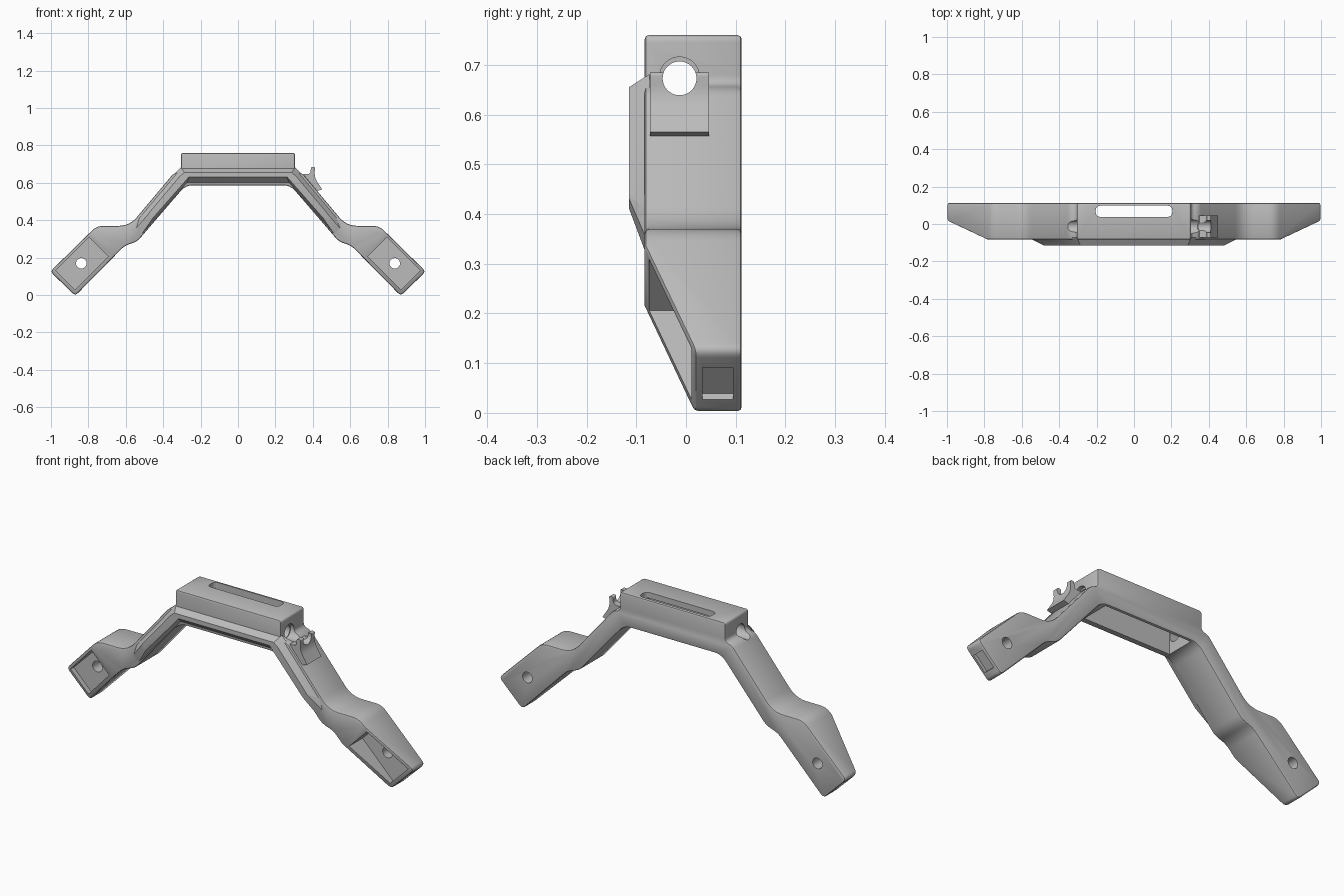
import bpy, bmesh, math
from mathutils import Vector, Matrix

if "Cube" in bpy.data.objects:
    bpy.data.objects.remove(bpy.data.objects["Cube"])

grey = bpy.data.materials.new("plain grey")
grey.use_nodes = True
colour = (0.5, 0.5, 0.5, 1)
grey.diffuse_color = colour
grey.node_tree.nodes["Principled BSDF"].inputs["Base Color"].default_value = colour

FRONT, BACK = -0.083, 0.112


def finish(name, bm):
    bmesh.ops.recalc_face_normals(bm, faces=bm.faces)
    mesh = bpy.data.meshes.new(name)
    bm.to_mesh(mesh)
    bm.free()
    mesh.materials.append(grey)
    ob = bpy.data.objects.new(name, mesh)
    bpy.context.collection.objects.link(ob)
    return ob


def rounded(corners, steps=6):
    """Round each (a, b, reach) corner with a small curve."""
    out = []
    for i, (a, b, reach) in enumerate(corners):
        c = Vector((a, b))
        if reach == 0:
            out.append(c)
            continue
        p = c + (Vector(corners[i - 1][:2]) - c).normalized() * reach
        q = c + (Vector(corners[(i + 1) % len(corners)][:2]) - c).normalized() * reach
        for k in range(steps + 1):
            t = k / steps
            out.append(p * (1 - t) ** 2 + c * 2 * t * (1 - t) + q * t * t)
    return out


def mirrored(half):
    return half + [(-p[0],) + tuple(p[1:]) for p in reversed(half)]


def loft(loop_a, loop_b):
    bm = bmesh.new()
    a = [bm.verts.new(p) for p in loop_a]
    b = [bm.verts.new(p) for p in loop_b]
    bm.faces.new(a)
    bm.faces.new(b)
    for i in range(len(a)):
        bm.faces.new((a[i - 1], a[i], b[i], b[i - 1]))
    return bm


def prism_y(points, y0, y1):
    return loft([(p[0], y0, p[1]) for p in points], [(p[0], y1, p[1]) for p in points])


def box(name, lo, hi, turn=0):
    """Box between two corners, turned about the y axis through the origin."""
    bm = bmesh.new()
    lo, hi = Vector(lo), Vector(hi)
    bmesh.ops.create_cube(bm, size=1)
    bmesh.ops.scale(bm, vec=hi - lo, verts=bm.verts)
    bmesh.ops.translate(bm, vec=(lo + hi) / 2, verts=bm.verts)
    bmesh.ops.rotate(bm, matrix=Matrix.Rotation(turn, 3, 'Y'), verts=bm.verts)
    return finish(name, bm)


def rod(name, centre, radius, length, axis):
    bm = bmesh.new()
    bmesh.ops.create_cone(bm, cap_ends=True, segments=40, radius1=radius,
                          radius2=radius, depth=length)
    bmesh.ops.rotate(bm, matrix=Matrix.Rotation(math.pi / 2, 3, axis), verts=bm.verts)
    bmesh.ops.translate(bm, vec=centre, verts=bm.verts)
    return finish(name, bm)


def apply(ob, kind, **settings):
    mod = ob.modifiers.new(kind, kind)
    for key, value in settings.items():
        setattr(mod, key, value)
    bpy.context.view_layer.objects.active = ob
    bpy.ops.object.modifier_apply(modifier=mod.name)


def soften(ob, width):
    apply(ob, 'BEVEL', width=width, segments=2, limit_method='ANGLE',
          angle_limit=math.radians(40), use_clamp_overlap=False)


def cut(ob, cutters):
    for c in cutters:
        c.hide_render = True
        apply(ob, 'BOOLEAN', operation='DIFFERENCE', solver='EXACT', object=c)


# Arched body outline
half = [(0.305, 0.76, 0.015), (0.305, 0.662, 0.018), (0.345, 0.65, 0.018),
        (0.58, 0.37, 0.06), (0.755, 0.37, 0.035), (1.004, 0.126, 0.022),
        (0.87, -0.004, 0.022), (0.605, 0.265, 0.03), (0.54, 0.285, 0.03),
        (0.28, 0.587, 0.04)]
bm = prism_y(rounded(mirrored(half)), FRONT, BACK)

# Slanted front on both feet
for side in (1, -1):
    cut_geom = bmesh.ops.bisect_plane(
        bm, geom=bm.verts[:] + bm.edges[:] + bm.faces[:], dist=1e-5,
        plane_co=(0.79 * side, FRONT, 0.34),
        plane_no=(0.337 * side / math.sqrt(2), -1, -0.337 / math.sqrt(2)),
        clear_outer=True)["geom_cut"]
    rim = [e for e in cut_geom if isinstance(e, bmesh.types.BMEdge) and e.is_boundary]
    bmesh.ops.edgenet_fill(bm, edges=rim)
body = finish("arched_body", bm)
soften(body, 0.008)

# Foot pockets, end recesses and bolt holes
cutters = []
for side, word in ((1, "left"), (-1, "right")):
    def foot_box(name, u0, u1, y0, y1, v0, v1):
        us = sorted((u0 * side, u1 * side))
        return box(word + name, (us[0], y0, v0), (us[1], y1, v1), side * math.pi / 4)
    cutters += [
        foot_box("_pocket_cutter", 0.345, 0.597, -0.3, 0.037, 0.636, 0.781),
        foot_box("_end_cutter", 0.602, 0.7, 0.033, 0.095, 0.657, 0.749),
        rod(word + "_bolt_cutter", (0.838 * side, 0, 0.17), 0.028, 1, 'X')]

# Hollow underside, top slot and cross bore
slot = rounded(mirrored([(0.205, 0.098, 0.028), (0.205, 0.038, 0.028)]))
cutters += [
    box("cavity_cutter", (-0.25, -0.05, 0.5), (0.25, 0.098, 0.73)),
    finish("slot_cutter", loft([(p.x, p.y, 0.65) for p in slot],
                               [(p.x, p.y, 0.9) for p in slot]))]
bore = rod("bore_cutter", (0, -0.013, 0.673), 0.034, 1, 'Y')
mouth = rod("mouth_cutter", (0.32, -0.013, 0.676), 0.04, 0.07, 'Y')
cut(body, cutters + [bore, mouth])

# Raised front ridge, tapering towards its front face
base = mirrored([(0.305, 0.682), (0.335, 0.652), (0.545, 0.402),
                 (0.565, 0.335), (0.533, 0.3), (0.275, 0.594)])
face = mirrored([(0.287, 0.655), (0.31, 0.636), (0.47, 0.446),
                 (0.48, 0.432), (0.455, 0.412), (0.262, 0.632)])
ridge = finish("front_ridge", loft([(x, FRONT + 0.01, z) for x, z in base],
                                   [(x, -0.115, z) for x, z in face]))

# Cradle beside the bore
cradle_side = rounded([(0.32, 0.62, 0), (0.35, 0.646, 0), (0.387, 0.648, 0.015),
                       (0.39, 0.685, 0.008), (0.412, 0.685, 0.008),
                       (0.408, 0.63, 0.03), (0.45, 0.565, 0), (0.4, 0.55, 0)])
cradle = finish("bore_cradle", prism_y(cradle_side, -0.072, 0.046))
cut(cradle, [bore])

# Remove helpers and shade the parts
for c in cutters + [bore, mouth]:
    bpy.data.objects.remove(c)
for ob in (body, ridge, cradle):
    bpy.ops.object.select_all(action='DESELECT')
    ob.select_set(True)
    bpy.context.view_layer.objects.active = ob
    bpy.ops.object.shade_smooth_by_angle(angle=math.radians(30))
